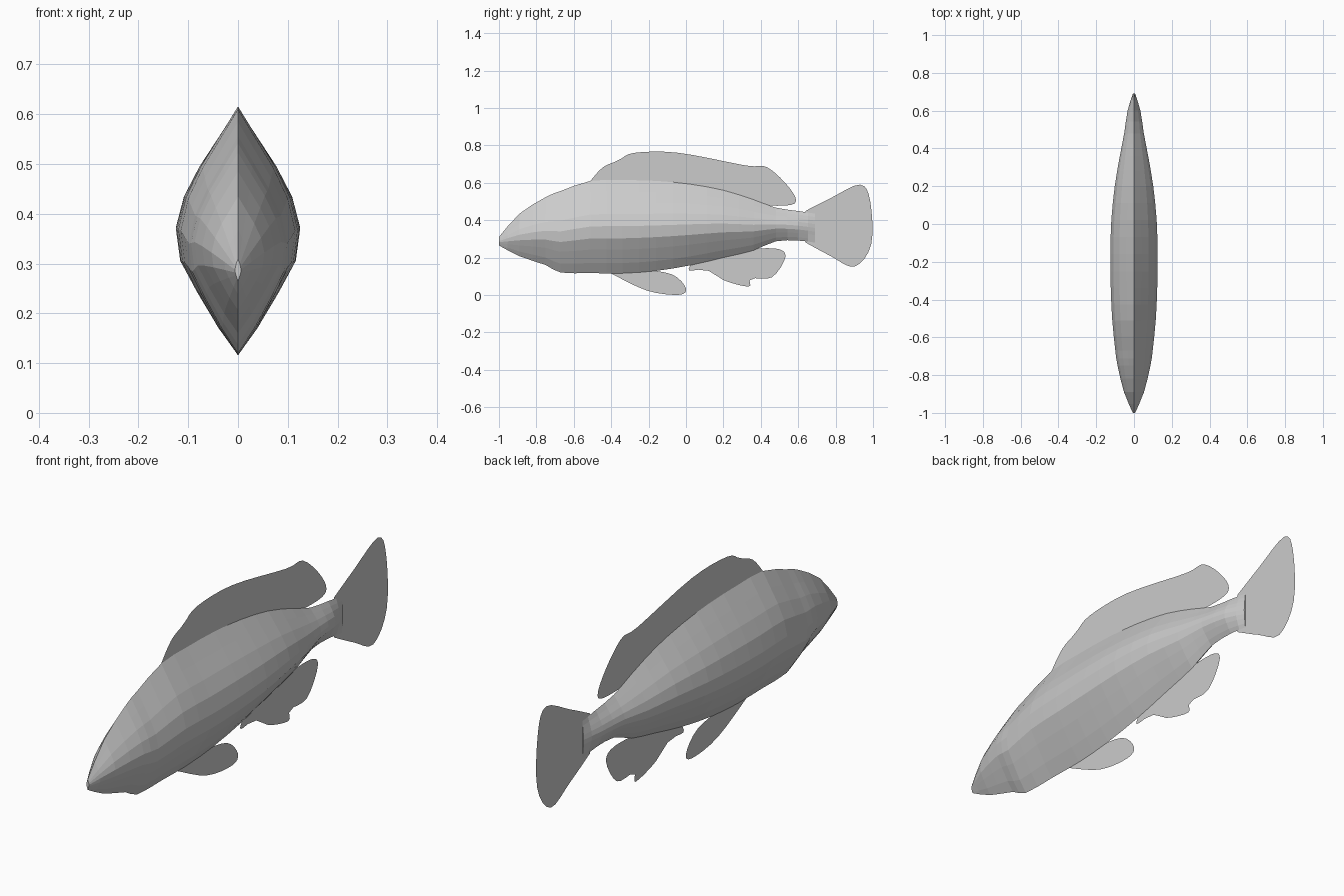
import bpy
import bmesh
from mathutils import Vector

if "Cube" in bpy.data.objects:
    bpy.data.objects.remove(bpy.data.objects["Cube"])

grey = bpy.data.materials.new("fish_grey")
grey.diffuse_color = (0.6, 0.6, 0.6, 1)
grey.use_nodes = True
grey.node_tree.nodes["Principled BSDF"].inputs["Base Color"].default_value = grey.diffuse_color


def add_object(name, bm):
    mesh = bpy.data.meshes.new(name)
    bm.to_mesh(mesh)
    bm.free()
    mesh.materials.append(grey)
    obj = bpy.data.objects.new(name, mesh)
    bpy.context.collection.objects.link(obj)
    return obj


def smooth_path(points, steps):
    """Spline through the points, with the given steps per span."""
    pts = [Vector(p) for p in points]
    pts = [pts[0]] + pts + [pts[-1]]
    path = []
    for a, b, c, d in zip(pts, pts[1:], pts[2:], pts[3:]):
        for s in range(steps):
            t = s / steps
            path.append(b + 0.5 * t * ((c - a) + t * (
                (2 * a - 5 * b + 4 * c - d) + t * (3 * (b - c) + d - a))))
    return path + [pts[-1]]


# Body stations: y, belly z, back z, half width
stations = smooth_path([
    (-1, .265, .31, .006), (-.89, .207, .435, .053), (-.75, .16, .523, .087),
    (-.67, .12, .556, .099), (-.51, .117, .61, .115), (-.34, .116, .614, .123),
    (-.16, .129, .61, .125), (.02, .158, .593, .12), (.2, .2, .56, .102),
    (.36, .238, .51, .075), (.48, .287, .467, .052), (.6, .291, .449, .034),
    (.69, .28, .435, .006)], 2)

# Lens-shaped section: height fraction, half-width fraction
SIDE = [(0, 0), (.11, .32), (.255, .67), (.375, .93), (.505, 1),
        (.635, .87), (.76, .62), (.88, .31), (1, 0)]
section = SIDE + [(h, -w) for h, w in reversed(SIDE[1:-1])]

bm = bmesh.new()
rings = [[bm.verts.new((w * half, y, low + h * (high - low)))
          for h, w in section] for y, low, high, half in stations]
n = len(section)
for a, b in zip(rings, rings[1:]):
    for i in range(n):
        j = (i + 1) % n
        bm.faces.new((a[i], a[j], b[j], b[i]))
bm.faces.new(rings[0])
bm.faces.new(rings[-1])
bmesh.ops.recalc_face_normals(bm, faces=bm.faces)
add_object("body", bm)


def flat_fin(name, outline, steps=4):
    """Thin sheet on the centre plane; its closing edge lies in the body."""
    bm = bmesh.new()
    face = bm.faces.new([bm.verts.new((0, y, z))
                         for y, z in smooth_path(outline, steps)])
    bmesh.ops.triangulate(bm, faces=[face])
    add_object(name, bm)


flat_fin("dorsal_fin", [
    (-.515, .605), (-.445, .682), (-.36, .72), (-.275, .76), (-.04, .76),
    (.32, .692), (.435, .682), (.555, .57), (.582, .49), (.45, .478),
    (.31, .5), (-.2, .57)])
flat_fin("tail_fin", [
    (.64, .45), (.77, .516), (.93, .59), (.985, .5), (.99, .27),
    (.9, .152), (.77, .21), (.64, .28)])
flat_fin("anal_fin", [
    (.04, .18), (.017, .132), (.125, .137), (.2, .08), (.335, .045),
    (.347, .088), (.46, .095), (.532, .206), (.475, .249), (.28, .24)])
flat_fin("pelvic_fin", [
    (-.41, .12), (-.21, .024), (-.04, .001), (0, .035), (-.075, .11),
    (-.25, .14)])
